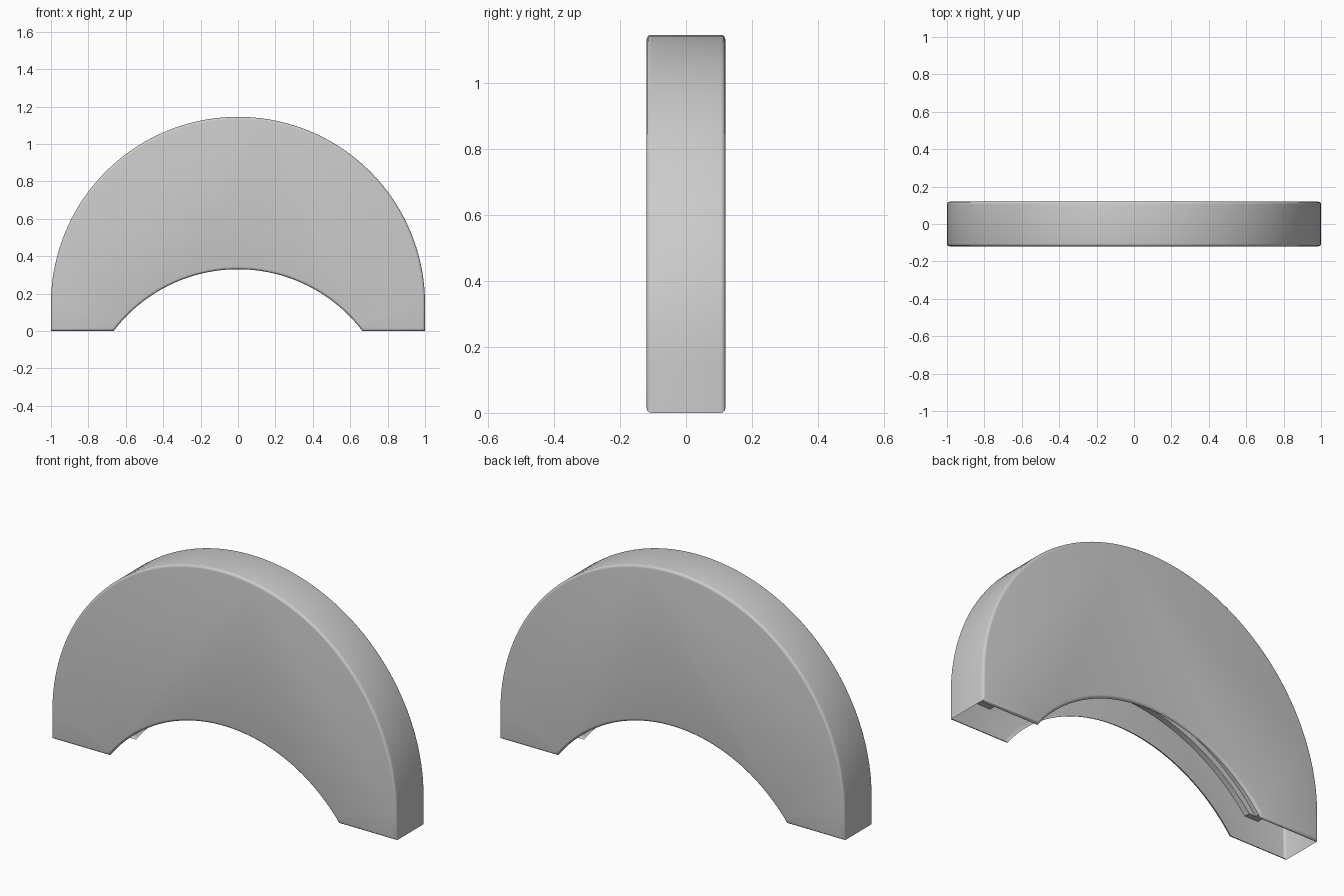
import bpy, bmesh, math

cube = bpy.data.objects.get("Cube")
if cube:
    bpy.data.objects.remove(cube, do_unlink=True)

HALF = 0.119          # half depth of the cover
SIDE_TOP = 0.145      # height where the straight sides meet the round top
ARCH_R = 0.835        # radius of the lower arch
ARCH_Z = -0.505       # height of the arch centre

grey = bpy.data.materials.new("light grey")
grey.use_nodes = True
grey.diffuse_color = (0.6, 0.6, 0.6, 1)
grey.node_tree.nodes["Principled BSDF"].inputs["Base Color"].default_value = (0.6, 0.6, 0.6, 1)


def arc(radius, cz, start, end, steps):
    """Points (x, z) on an arc, angles measured from straight up."""
    angles = [start + (end - start) * i / steps for i in range(steps + 1)]
    return [(radius * math.sin(a), cz + radius * math.cos(a)) for a in angles]


def prism(bm, outline, y0, y1):
    """Extrude an (x, z) outline along y."""
    face = bm.faces.new([bm.verts.new((x, y0, z)) for x, z in outline])
    moved = bmesh.ops.extrude_face_region(bm, geom=[face])["geom"]
    for v in moved:
        if isinstance(v, bmesh.types.BMVert):
            v.co.y = y1
    bmesh.ops.recalc_face_normals(bm, faces=bm.faces)


def finish(bm, name):
    mesh = bpy.data.meshes.new(name)
    bm.to_mesh(mesh)
    bm.free()
    mesh.materials.append(grey)
    obj = bpy.data.objects.new(name, mesh)
    bpy.context.collection.objects.link(obj)
    bpy.ops.object.select_all(action="DESELECT")
    obj.select_set(True)
    bpy.context.view_layer.objects.active = obj
    bpy.ops.object.shade_smooth_by_angle(angle=math.radians(35))
    return obj


# Cover shell: round top, straight sides, arched underside, softened rims
foot = math.acos(-ARCH_Z / ARCH_R)
outline = [(-1, 0)] + arc(1, SIDE_TOP, -math.pi / 2, math.pi / 2, 72) + [(1, 0)]
outline += arc(ARCH_R, ARCH_Z, foot, -foot, 48)
bm = bmesh.new()
prism(bm, outline, -HALF, HALF)
rims = [e for e in bm.edges if abs(e.verts[0].co.y - e.verts[1].co.y) < 0.001]
bmesh.ops.bevel(bm, geom=rims, offset=0.014, segments=4, profile=0.5, affect="EDGES")

# Open the underside, leaving the rolled rims
bm.normal_update()
under = [f for f in bm.faces if f.normal.z < -0.3 and abs(f.normal.y) < 0.01
         and abs(f.calc_center_median().y) < 0.01]
bmesh.ops.delete(bm, geom=under, context="FACES")
finish(bm, "cover_shell")


def rib(name, inner, outer, y0, y1):
    """Arched band inside the shell, cut level where the round top begins."""
    a0, a1 = (math.acos((SIDE_TOP - ARCH_Z) / r) for r in (inner, outer))
    bm = bmesh.new()
    band = arc(inner, ARCH_Z, -a0, a0, 48) + arc(outer, ARCH_Z, a1, -a1, 48)
    prism(bm, band, y0, y1)
    finish(bm, name)


# Inner ceiling and the narrow ledges along both walls
wall = HALF - 0.002
rib("inner_ceiling", 1.03, 1.06, -wall, wall)
rib("front_ledge", 1.0, 1.05, -wall, -wall + 0.03)
rib("back_ledge", 1.0, 1.05, wall - 0.03, wall)
